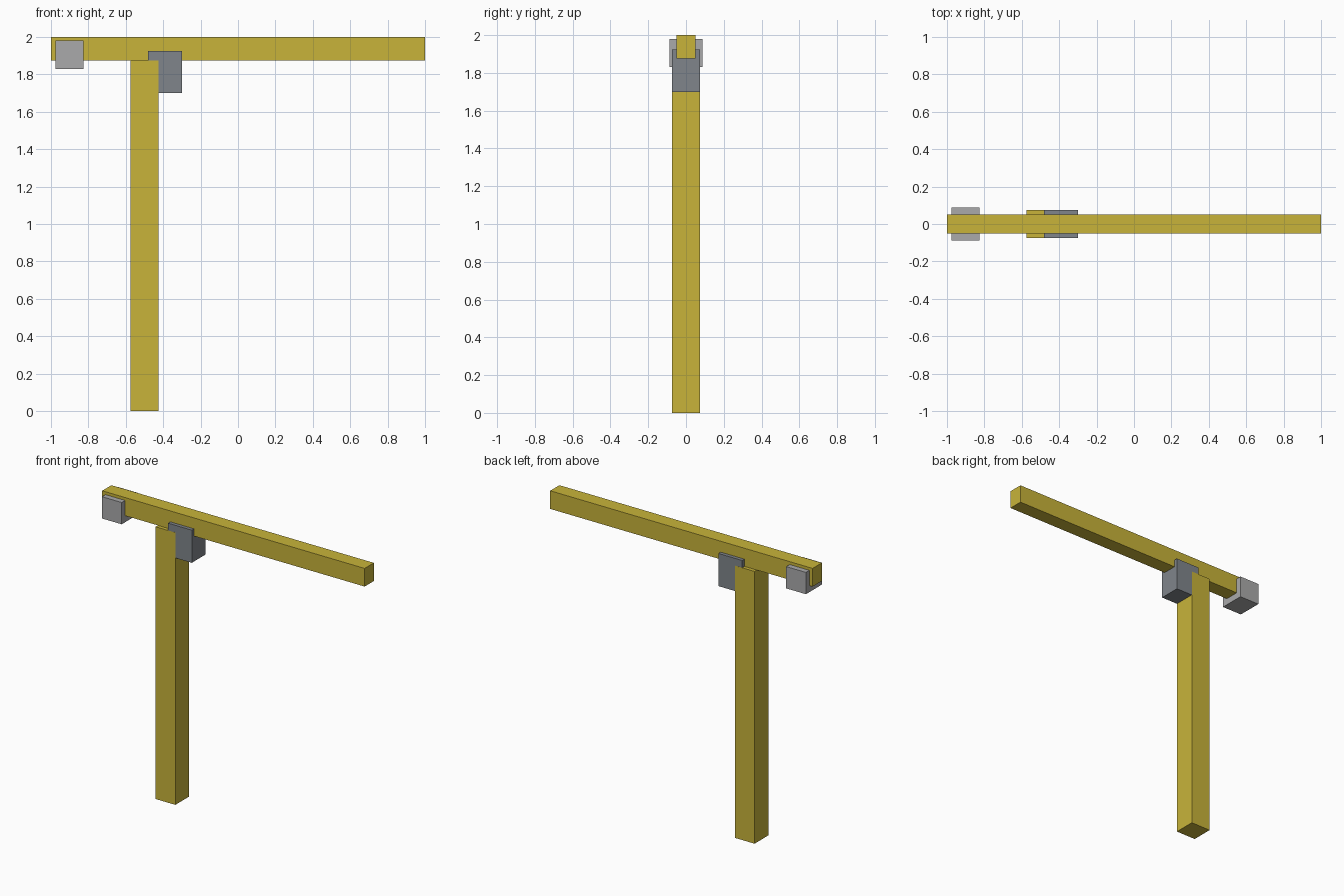
import bpy

if "Cube" in bpy.data.objects:
    bpy.data.objects.remove(bpy.data.objects["Cube"])


def material(name, rgb):
    mat = bpy.data.materials.new(name)
    mat.diffuse_color = (*rgb, 1.0)
    mat.use_nodes = True
    mat.node_tree.nodes["Principled BSDF"].inputs["Base Color"].default_value = mat.diffuse_color
    return mat


def box(name, x, y, z, mat):
    """Box spanning the (min, max) ranges in x and z, and -y to y."""
    bpy.ops.mesh.primitive_cube_add(
        size=1, location=((x[0] + x[1]) / 2, 0, (z[0] + z[1]) / 2))
    obj = bpy.context.object
    obj.name = name
    obj.scale = (x[1] - x[0], 2 * y, z[1] - z[0])
    bpy.ops.object.transform_apply(location=False, rotation=False, scale=True)
    obj.data.materials.append(mat)
    return obj


yellow = material("crane_yellow", (0.58, 0.456, 0.042))
slate = material("slate_grey", (0.216, 0.235, 0.258))
concrete = material("concrete_grey", (0.402, 0.402, 0.407))

# Upright tower and the long horizontal arm resting on it
box("mast", (-0.575, -0.425), 0.075, (0.0, 1.875), yellow)
box("jib", (-1.0, 1.0), 0.05, (1.875, 2.0), yellow)

# Operator cabin, a hair narrower than the mast so their sides do not clash
box("cabin", (-0.48, -0.30), 0.0745, (1.70, 1.925), slate)

# Block on the short end of the arm
box("counterweight", (-0.975, -0.825), 0.0875, (1.83, 1.98), concrete)
